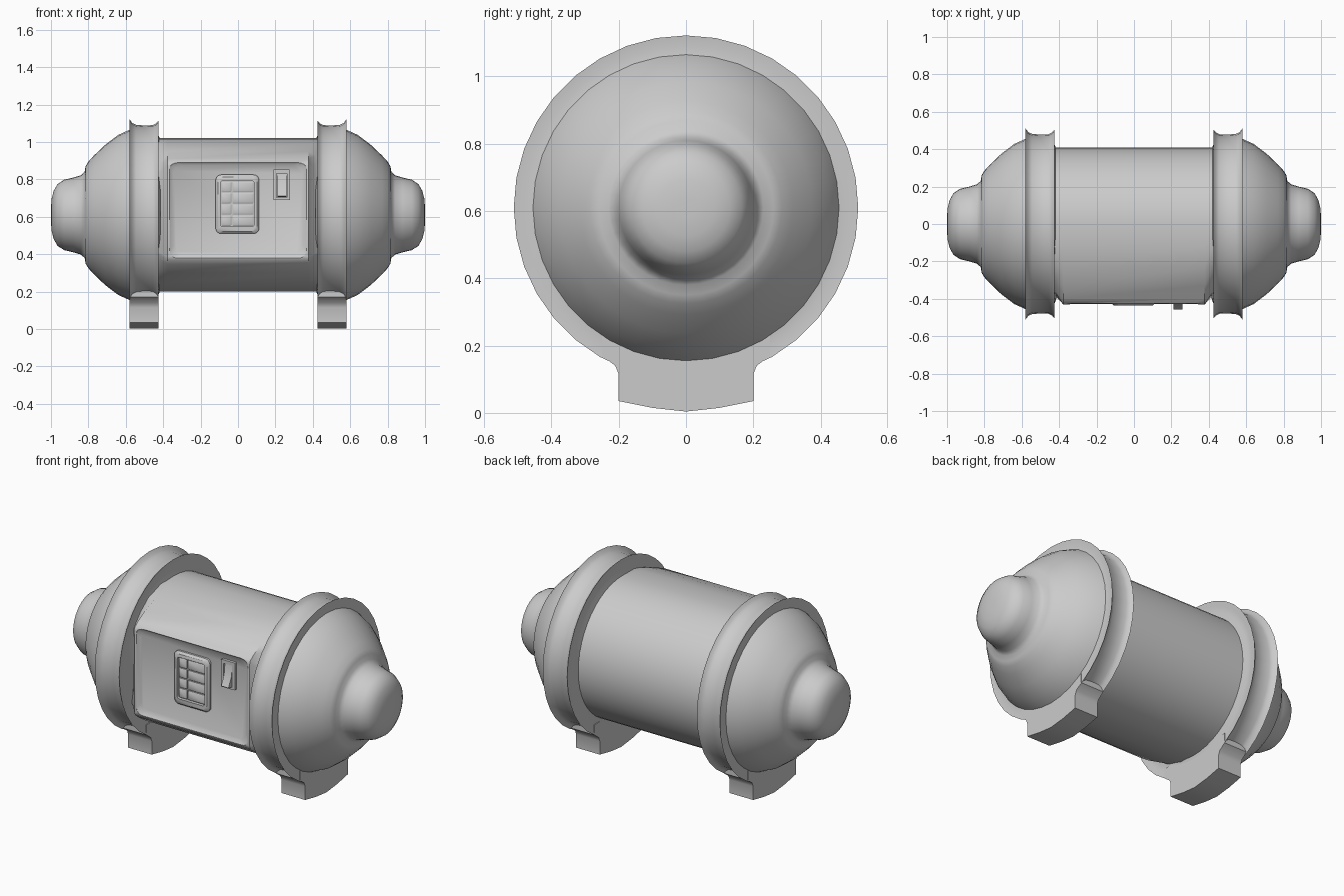
import bpy, bmesh
from math import sin, cos, pi, hypot

if "Cube" in bpy.data.objects:
    bpy.data.objects.remove(bpy.data.objects["Cube"])

CZ = 0.61  # height of the tank axis


def loft(name, loops):
    """Skin equal-length closed loops and cap both ends."""
    bm = bmesh.new()
    rows = [[bm.verts.new(p) for p in lp] for lp in loops]
    n = len(rows[0])
    for a, b in zip(rows, rows[1:]):
        for i in range(n):
            j = (i + 1) % n
            bm.faces.new((a[i], a[j], b[j], b[i]))
    bm.faces.new(rows[0][::-1])
    bm.faces.new(rows[-1])
    bmesh.ops.recalc_face_normals(bm, faces=bm.faces)
    me = bpy.data.meshes.new(name)
    bm.to_mesh(me)
    bm.free()
    ob = bpy.data.objects.new(name, me)
    bpy.context.collection.objects.link(ob)
    return ob


def rrect(x0, x1, z0, z1, r, y, k=5):
    """Rounded rectangle in the xz plane at depth y."""
    pts = []
    corners = [(x1 - r, z1 - r), (x0 + r, z1 - r), (x0 + r, z0 + r), (x1 - r, z0 + r)]
    for q, (cx, cz) in enumerate(corners):
        for i in range(k):
            a = (q + i / (k - 1)) * pi / 2
            pts.append((cx + r * cos(a), y, cz + r * sin(a)))
    return pts


def cut(ob, cutter):
    cutter.hide_render = True
    m = ob.modifiers.new("cut", 'BOOLEAN')
    m.object = cutter
    m.solver = 'EXACT'
    bpy.context.view_layer.objects.active = ob
    bpy.ops.object.modifier_apply(modifier=m.name)
    bpy.data.objects.remove(cutter)


# Body: round back, bulged flat front that tapers in at the rings
section = [(0.41 * sin(i * pi / 24), 0.41 * cos(i * pi / 24)) for i in range(25)]
section += [(-.11, -.40), (-.22, -.365), (-.33, -.31), (-.40, -.262), (-.425, -.24), (-.43, -.225),
            (-.43, .265), (-.425, .28), (-.40, .30), (-.33, .34), (-.23, .378), (-.12, .405)]


def body_loop(x, limit):
    out = []
    for y, z in section:
        s = min(1, limit / hypot(y, z))
        out.append((x, y * s, CZ + z * s))
    return out


body = loft("body", [body_loop(-.43, .43), body_loop(-.415, .44), body_loop(-.378, 1),
                     body_loop(.378, 1), body_loop(.415, .44), body_loop(.43, .43)])

# Recessed control panel
cut(body, loft("panel_cutter", [rrect(-.368, .368, .375, .897, .04, -.45),
                                rrect(-.365, .365, .378, .894, .04, -.429),
                                rrect(-.345, .345, .40, .878, .05, -.412)]))

# End caps: grooved ring, dome and nose
profile = [(.415, .40), (.43, .44), (.428, .475), (.425, .505), (.437, .49), (.455, .48),
           (.50, .478), (.545, .482), (.565, .491), (.58, .512), (.577, .48), (.58, .455),
           (.64, .428), (.71, .375), (.77, .318), (.80, .285), (.815, .26), (.82, .23),
           (.84, .212), (.88, .20), (.93, .188), (.965, .165), (.985, .13), (.997, .085), (1, .03)]
foot_outline = [(-.2, .035), (-.1, .015), (0, .004), (.1, .015), (.2, .035), (.2, .115), (.21, .14),
                (.25, .17), (.25, .23), (-.25, .23), (-.25, .17), (-.21, .14), (-.2, .115)]
SEG = 36
for s, side in ((-1, "left"), (1, "right")):
    loft(side + "_end_cap", [[(s * x, r * sin(2 * pi * i / SEG), CZ + r * cos(2 * pi * i / SEG))
                              for i in range(SEG)] for x, r in profile])
    # Foot under each ring
    loft(side + "_foot", [[(s * x, y, z) for y, z in foot_outline] for x in (.425, .58)])

# Keypad frame with sunken key field
frame = loft("keypad_frame", [rrect(-.12, .113, .51, .825, .03, -.40),
                              rrect(-.12, .113, .51, .825, .03, -.424),
                              rrect(-.108, .101, .522, .813, .03, -.436)])
cut(frame, loft("keypad_cutter", [rrect(-.094, .087, .547, .793, .015, -.45),
                                  rrect(-.094, .087, .547, .793, .015, -.418)]))

# Keys: a narrow and a wide column
for c, (x0, x1) in enumerate(((-.09, -.036), (-.03, .083))):
    for r in range(4):
        z = .552 + r * .06
        loft(f"key_{c}_{r}", [rrect(x0, x1, z, z + .054, .004, -.41, 3),
                              rrect(x0, x1, z, z + .054, .004, -.425, 3),
                              rrect(x0 + .004, x1 - .004, z + .004, z + .05, .004, -.428, 3)])

# Switch plate with sunken slot
plate = loft("switch_plate", [rrect(.188, .279, .69, .852, .004, -.40, 3),
                              rrect(.188, .279, .69, .852, .004, -.428, 3)])
cut(plate, loft("switch_cutter", [rrect(.206, .262, .703, .832, .003, -.45, 3),
                                  rrect(.206, .262, .703, .832, .003, -.415, 3)]))

# Rocker that tips outward at the bottom
rocker = [(-.40, .83), (-.422, .83), (-.430, .765), (-.458, .71), (-.44, .705), (-.40, .705)]
loft("switch_rocker", [[(x, y, z) for y, z in rocker] for x in (.21, .258)])

# Smooth shading with sharp creases kept
bpy.ops.object.select_all(action='DESELECT')
for ob in bpy.context.collection.objects:
    ob.select_set(True)
    bpy.context.view_layer.objects.active = ob
bpy.ops.object.shade_smooth_by_angle(angle=0.7)
